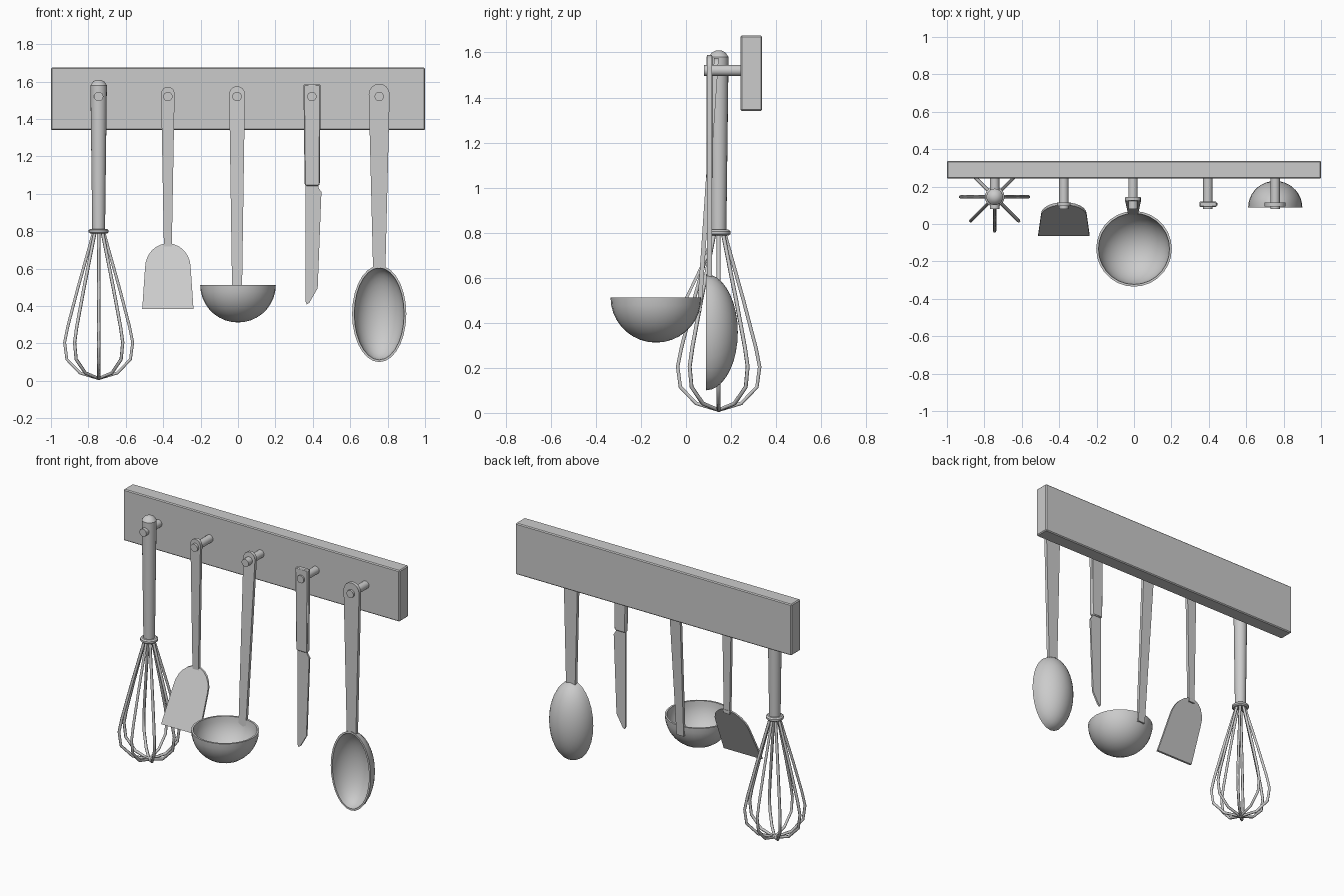
import bpy, bmesh
from math import sin, cos, pi, radians
from mathutils import Matrix

if "Cube" in bpy.data.objects:
    bpy.data.objects.remove(bpy.data.objects["Cube"])

PEG_Z = 1.52


def make(name, bm, smooth=True):
    bmesh.ops.recalc_face_normals(bm, faces=bm.faces)
    me = bpy.data.meshes.new(name)
    bm.to_mesh(me)
    bm.free()
    ob = bpy.data.objects.new(name, me)
    bpy.context.collection.objects.link(ob)
    if smooth:
        bpy.ops.object.select_all(action='DESELECT')
        ob.select_set(True)
        bpy.context.view_layer.objects.active = ob
        bpy.ops.object.shade_smooth_by_angle(angle=radians(35))
    return ob


def bevel(ob, width, segments=1):
    m = ob.modifiers.new("bevel", 'BEVEL')
    m.width, m.segments, m.limit_method = width, segments, 'ANGLE'


def plate(name, outline, front, thick):
    """Flat x/z outline given thickness in y; front(z) is the y of its front face."""
    bm = bmesh.new()
    a = [bm.verts.new((x, front(z), z)) for x, z in outline]
    b = [bm.verts.new((x, front(z) + thick, z)) for x, z in outline]
    bm.faces.new(a)
    bm.faces.new(b[::-1])
    n = len(a)
    for i in range(n):
        bm.faces.new((a[i], b[i], b[(i + 1) % n], a[(i + 1) % n]))
    return make(name, bm)


def strip(x, z0, z1, w0, w1):
    """Tapered handle outline with a rounded top."""
    pts = [(x - w0, z0), (x + w0, z0)]
    for i in range(9):
        t = pi * i / 8
        pts.append((x + w1 * cos(t), z1 - w1 + w1 * sin(t)))
    return pts


def lathe(name, profile, x, y, sides=20):
    bm = bmesh.new()
    rings = []
    for r, z in profile:
        rings.append([bm.verts.new((x + r * cos(2 * pi * i / sides),
                                    y + r * sin(2 * pi * i / sides), z)) for i in range(sides)])
    for p, q in zip(rings, rings[1:]):
        for i in range(sides):
            j = (i + 1) % sides
            bm.faces.new((p[i], p[j], q[j], q[i]))
    bm.faces.new(rings[0])
    bm.faces.new(rings[-1])
    return make(name, bm)


def bowl(name, loc, radii, wall, rot=0, sides=28, steps=9):
    """Half ellipsoid shell, open towards local +z."""
    bm = bmesh.new()
    rings = []
    layers = [(0, range(1, steps + 1)), (wall, range(steps, 0, -1))]
    for inset, order in layers:
        for k in order:
            t = pi / 2 * k / steps
            rings.append([bm.verts.new(((radii[0] - inset) * sin(t) * cos(2 * pi * i / sides),
                                        (radii[1] - inset) * sin(t) * sin(2 * pi * i / sides),
                                        -(radii[2] - inset) * cos(t))) for i in range(sides)])
    for p, q in zip(rings, rings[1:]):
        for i in range(sides):
            j = (i + 1) % sides
            bm.faces.new((p[i], p[j], q[j], q[i]))
    for ring, inset in ((rings[0], 0), (rings[-1], wall)):
        tip = bm.verts.new((0, 0, -(radii[2] - inset)))
        for i in range(sides):
            bm.faces.new((ring[i], ring[(i + 1) % sides], tip))
    bmesh.ops.transform(bm, verts=bm.verts,
                        matrix=Matrix.Translation(loc) @ Matrix.Rotation(rot, 4, 'X'))
    return make(name, bm)


# wall board
bm = bmesh.new()
bmesh.ops.create_cube(bm, size=1, matrix=Matrix.Translation((0, 0.29, 1.508))
                      @ Matrix.Diagonal((2, 0.096, 0.335, 1)))
bevel(make("wall_board", bm, False), 0.006)

# pegs
for i, x in enumerate((-0.745, -0.375, -0.005, 0.395, 0.755)):
    bm = bmesh.new()
    bmesh.ops.create_cone(bm, cap_ends=True, segments=16, radius1=0.025, radius2=0.025, depth=0.175,
                          matrix=Matrix.Translation((x, 0.1675, PEG_Z)) @ Matrix.Rotation(pi / 2, 4, 'X'))
    make(f"peg_{i + 1}", bm)

# whisk: handle, collar and four wire loops
WX, WY = -0.745, 0.145
lathe("whisk_handle", [(0.034, 0.79), (0.044, 1.58), (0.03, 1.6), (0.012, 1.609)], WX, WY)
lathe("whisk_collar", [(0.044, 0.787), (0.053, 0.794), (0.053, 0.806), (0.044, 0.813)], WX, WY)
cu = bpy.data.curves.new("whisk_wires", 'CURVE')
cu.dimensions, cu.bevel_depth, cu.bevel_resolution = '3D', 0.009, 1
cu.use_fill_caps = True
half = [(0.026, 0.8), (0.11, 0.5), (0.165, 0.29), (0.182, 0.205), (0.17, 0.115), (0.1, 0.042)]
loop = half + [(0, 0.012)] + [(-r, z) for r, z in half[::-1]]
for k in range(4):
    sp = cu.splines.new('POLY')
    sp.points.add(len(loop) - 1)
    for p, (r, z) in zip(sp.points, loop):
        p.co = (WX + r * cos(k * pi / 4), WY + r * sin(k * pi / 4), z, 1)
bpy.context.collection.objects.link(bpy.data.objects.new("whisk_wires", cu))

# spatula: straight handle, forward tilted blade
SX = -0.375
plate("spatula_handle", strip(SX, 0.71, 1.572, 0.021, 0.036), lambda z: 0.095, 0.02)
blade = [(SX - 0.137, 0.385), (SX + 0.137, 0.385)]
for i in range(13):
    t = pi * i / 12
    blade.append((SX + 0.122 * cos(t), 0.605 + 0.13 * sin(t)))
plate("spatula_blade", blade, lambda z: 0.103 - 0.48 * (0.735 - z), 0.014)

# ladle: leaning handle and hemispherical bowl
plate("ladle_handle", strip(-0.005, 0.45, 1.575, 0.026, 0.042),
      lambda z: 0.125 - 0.068 * (1.575 - z), 0.02)
bowl("ladle_bowl", (0, -0.133, 0.512), (0.202, 0.202, 0.2), 0.012)

# knife: blocky handle and pointed blade
ob = plate("knife_handle", [(0.356, 1.05), (0.362, 1.042), (0.43, 1.042), (0.437, 1.05),
                            (0.442, 1.585), (0.35, 1.585)], lambda z: 0.09, 0.03)
bevel(ob, 0.006)
plate("knife_blade", [(0.361, 1.06), (0.361, 0.425), (0.368, 0.408), (0.382, 0.418), (0.426, 0.495),
                      (0.446, 1.01), (0.432, 1.03), (0.425, 1.06)], lambda z: 0.099, 0.012)

# spoon: flat handle and deep oval bowl facing forward
plate("spoon_handle", strip(0.755, 0.6, 1.588, 0.033, 0.056), lambda z: 0.094, 0.022)
bowl("spoon_bowl", (0.755, 0.088, 0.358), (0.145, 0.258, 0.142), 0.012, pi / 2)
